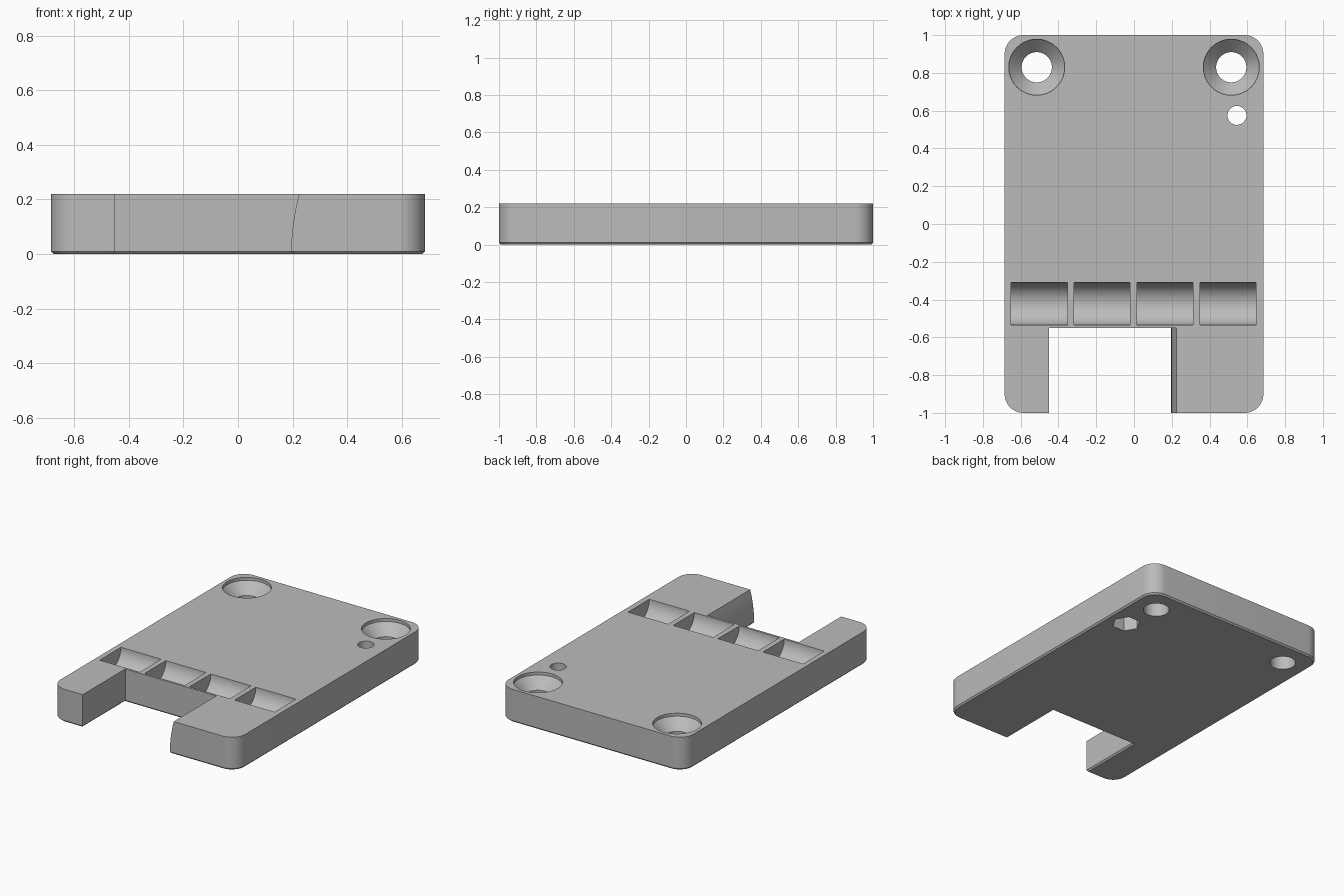
import bpy, bmesh, math

if "Cube" in bpy.data.objects:
    bpy.data.objects.remove(bpy.data.objects["Cube"])

W, L, H = 0.685, 1.0, 0.22      # half width, half length, thickness
CORNER, CHAMFER = 0.1, 0.01
TAU = 2 * math.pi

grey = bpy.data.materials.new("plain grey")
grey.use_nodes = True
grey.diffuse_color = (0.5, 0.5, 0.5, 1)
grey.node_tree.nodes["Principled BSDF"].inputs["Base Color"].default_value = (0.5, 0.5, 0.5, 1)


def loft(name, rings):
    """Solid skinned through equal-length rings of points, capped at both ends."""
    bm = bmesh.new()
    loops = [[bm.verts.new(p) for p in ring] for ring in rings]
    n = len(loops[0])
    for a, b in zip(loops, loops[1:]):
        for i in range(n):
            j = (i + 1) % n
            bm.faces.new((a[i], a[j], b[j], b[i]))
    bm.faces.new(loops[0][::-1])
    bm.faces.new(loops[-1])
    bmesh.ops.recalc_face_normals(bm, faces=bm.faces)
    mesh = bpy.data.meshes.new(name)
    bm.to_mesh(mesh)
    bm.free()
    mesh.materials.append(grey)
    obj = bpy.data.objects.new(name, mesh)
    bpy.context.collection.objects.link(obj)
    return obj


def outline(z, inset):
    """Rounded plate outline with the front notch, at height z."""
    pts = []
    r = CORNER - inset
    for k, (sx, sy) in enumerate([(1, -1), (1, 1), (-1, 1), (-1, -1)]):
        for s in range(13):
            a = math.pi / 2 * (k - 1 + s / 12)
            pts.append((sx * (W - CORNER) + r * math.cos(a),
                        sy * (L - CORNER) + r * math.sin(a), z))
    left = -0.45 - inset
    right = 0.195 + inset + 0.6 * z * z      # gently curved notch wall
    back = -0.55 + inset
    pts += [(left, -L + inset, z), (left, back, z), (right, back, z), (right, -L + inset, z)]
    return pts


def lathe(name, x, y, profile, sides=64, turn=0):
    """Upright round or many-sided cutter from (radius, height) pairs."""
    return loft(name, [[(x + r * math.cos(turn + TAU * i / sides),
                         y + r * math.sin(turn + TAU * i / sides), z)
                        for i in range(sides)] for r, z in profile])


def lying_cylinder(name, x0, x1, y, z, r, sides=64):
    return loft(name, [[(x, y + r * math.cos(TAU * i / sides), z + r * math.sin(TAU * i / sides))
                        for i in range(sides)] for x in (x0, x1)])


# Plate with chamfered underside
levels = [(0, CHAMFER)] + [(CHAMFER + (H - CHAMFER) * i / 8, 0) for i in range(9)]
plate = loft("plate", [outline(z, inset) for z, inset in levels])

cutters = []
# Countersunk screw holes
for x in (-0.515, 0.515):
    cutters.append(lathe("screw_hole", x, 0.83,
                         [(0.08, -0.1), (0.08, H - 0.09), (0.148, H - 0.02), (0.148, H + 0.1)]))
# Small pin hole with a hexagonal recess below
cutters.append(lathe("pin_hole", 0.545, 0.575, [(0.05, -0.1), (0.05, H + 0.1)], 48))
cutters.append(lathe("hex_recess", 0.545, 0.575, [(0.088, -0.1), (0.088, 0.1)], 6))
# Row of four half-round pockets
for i in range(4):
    x = -0.65 + i * 0.333
    cutters.append(lying_cylinder("pocket", x, x + 0.297, -0.4225, H, 0.1125))

bpy.context.view_layer.objects.active = plate
plate.select_set(True)
for cutter in cutters:
    cutter.hide_render = True
    mod = plate.modifiers.new("cut", "BOOLEAN")
    mod.operation = "DIFFERENCE"
    mod.solver = "EXACT"
    mod.object = cutter
    bpy.ops.object.modifier_apply(modifier=mod.name)
    bpy.data.objects.remove(cutter)

bpy.ops.object.shade_smooth_by_angle(angle=math.radians(25))
